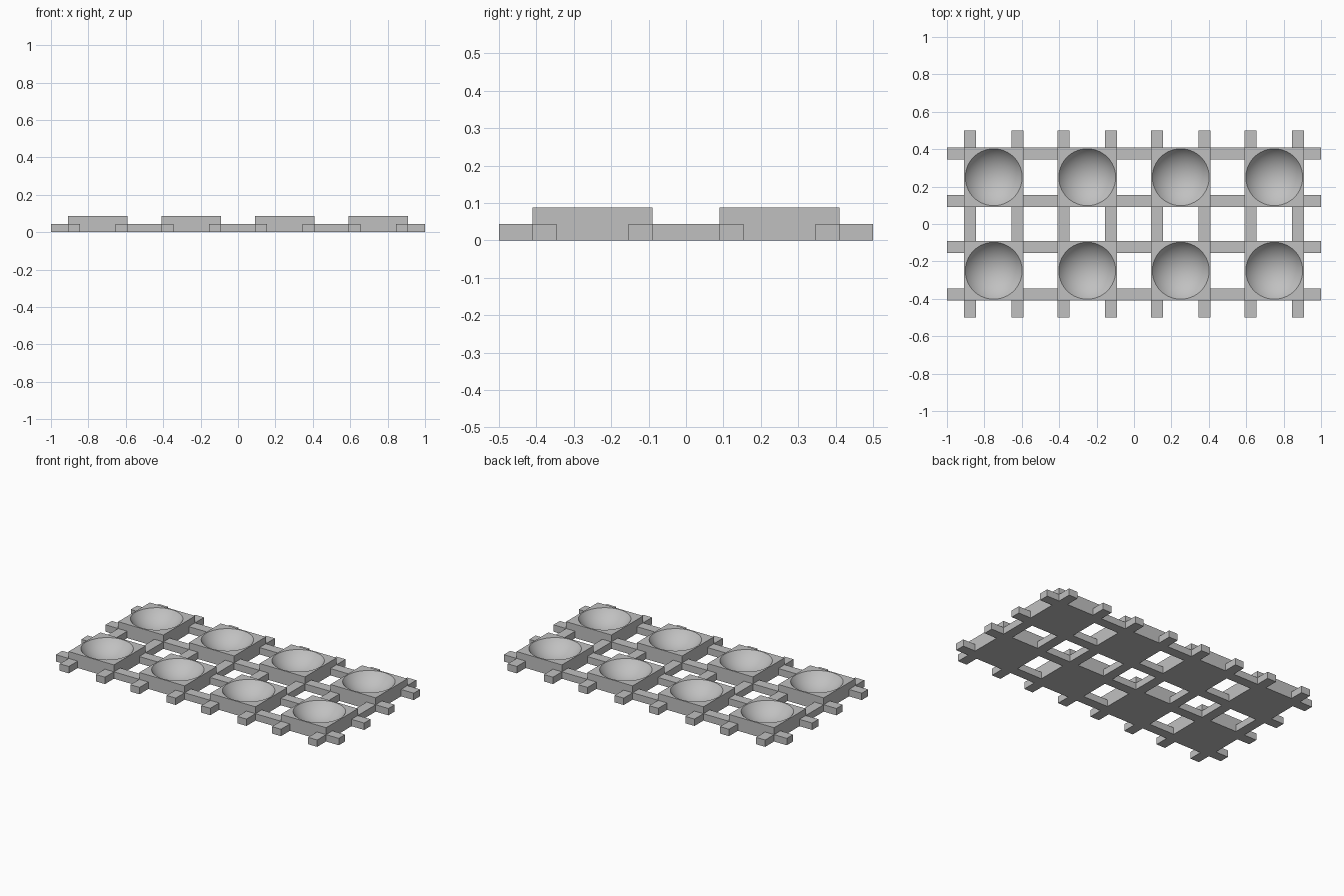
import bpy, bmesh, math

if "Cube" in bpy.data.objects:
    bpy.data.objects.remove(bpy.data.objects["Cube"])

HALF, TOP = 0.16, 0.088          # tile half width and height
BOWL_R, BOWL_D = 0.152, 0.08     # bowl rim radius and depth
BAR_W, BAR_H = 0.064, 0.044      # connecting bar section
SEG, RINGS = 64, 12
XS, YS = (-0.75, -0.25, 0.25, 0.75), (-0.25, 0.25)

grey = bpy.data.materials.new("light grey")
grey.diffuse_color = (0.53, 0.53, 0.53, 1)
grey.use_nodes = True
grey.node_tree.nodes["Principled BSDF"].inputs["Base Color"].default_value = grey.diffuse_color


def add_object(name, mesh, location=(0, 0, 0)):
    ob = bpy.data.objects.new(name, mesh)
    ob.location = location
    bpy.context.collection.objects.link(ob)
    return ob


def tile_mesh():
    """Square block with a spherical bowl sunk into its top."""
    bm = bmesh.new()
    sphere_r = (BOWL_R ** 2 + BOWL_D ** 2) / (2 * BOWL_D)
    max_angle = math.asin(BOWL_R / sphere_r)
    angles = [2 * math.pi * i / SEG for i in range(SEG)]

    def ring(radius, z, square=False):
        verts = []
        for a in angles:
            c, s = math.cos(a), math.sin(a)
            r = radius / max(abs(c), abs(s)) if square else radius
            verts.append(bm.verts.new((r * c, r * s, z)))
        return verts

    # outer wall, flat rim, then rings down into the bowl
    loops = [ring(HALF, 0, True), ring(HALF, TOP, True)]
    for k in range(RINGS, 0, -1):
        t = max_angle * k / RINGS
        z = TOP - BOWL_D + sphere_r * (1 - math.cos(t))
        loops.append(ring(sphere_r * math.sin(t), z))
    for k, (a, b) in enumerate(zip(loops, loops[1:])):
        for i in range(SEG):
            j = (i + 1) % SEG
            f = bm.faces.new((a[i], a[j], b[j], b[i]))
            f.smooth = k >= 2
    bm.faces.new(loops[0][::-1])
    pole = bm.verts.new((0, 0, TOP - BOWL_D))
    for i in range(SEG):
        bm.faces.new((loops[-1][i], loops[-1][(i + 1) % SEG], pole)).smooth = True
    # keep the rim and block edges crisp
    for e in bm.edges:
        if len(e.link_faces) == 2 and not all(f.smooth for f in e.link_faces):
            e.smooth = False
    mesh = bpy.data.meshes.new("bowl_tile")
    bm.to_mesh(mesh)
    bm.free()
    mesh.materials.append(grey)
    return mesh


def box(name, x0, x1, y0, y1, z1):
    bm = bmesh.new()
    bmesh.ops.create_cube(bm, size=1)
    for v in bm.verts:
        v.co = (x1 if v.co.x > 0 else x0, y1 if v.co.y > 0 else y0, z1 if v.co.z > 0 else 0)
    mesh = bpy.data.meshes.new(name)
    bm.to_mesh(mesh)
    bm.free()
    mesh.materials.append(grey)
    add_object(name, mesh)


def spans(centres):
    """Gaps between tiles plus the free ends on both sides."""
    stops = [centres[0] - 0.25]
    for c in centres:
        stops += [c - HALF, c + HALF]
    stops.append(centres[-1] + 0.25)
    return list(zip(stops[::2], stops[1::2]))


# tiles
tile = tile_mesh()
for x in XS:
    for y in YS:
        add_object("bowl_tile", tile, (x, y, 0))

# bars flush with the tile sides
off = HALF - BAR_W / 2
for side in (-off, off):
    for y in YS:
        for a, b in spans(XS):
            box("long_bar", a, b, y + side - BAR_W / 2, y + side + BAR_W / 2, BAR_H)
    for x in XS:
        for a, b in spans(YS):
            box("cross_bar", x + side - BAR_W / 2, x + side + BAR_W / 2, a, b, BAR_H)
